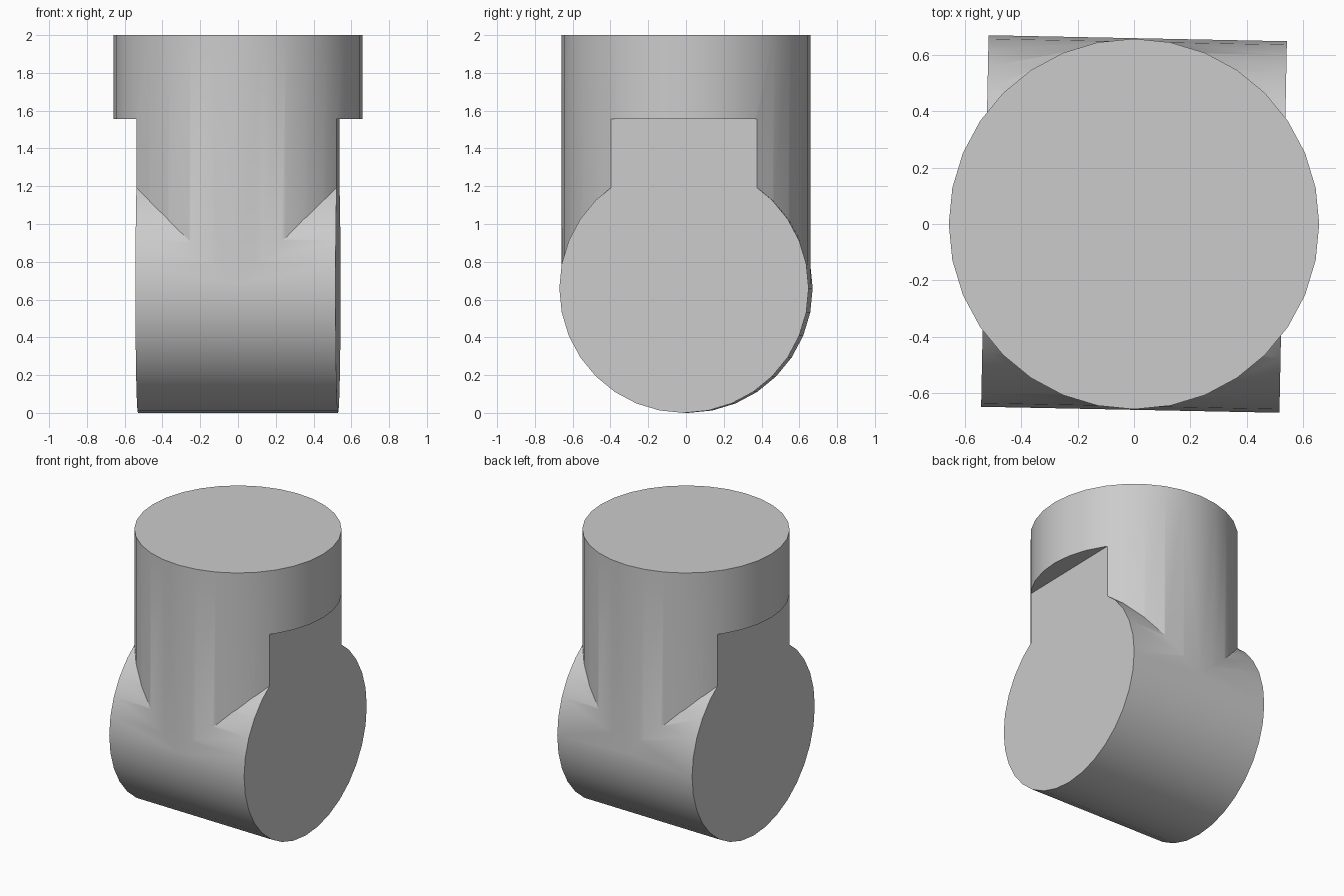
import bpy
from math import radians, pi

cube = bpy.data.objects.get("Cube")
if cube:
    bpy.data.objects.remove(cube)

RADIUS = 0.66        # both tubes
HALF_LENGTH = 0.53   # of the crosswise tube
COLLAR_Z = 1.555     # underside of the collar
TWIST = radians(-1.15)

grey = bpy.data.materials.new("plain grey")
grey.use_nodes = True
colour = (0.6, 0.6, 0.6, 1)
grey.diffuse_color = colour
grey.node_tree.nodes["Principled BSDF"].inputs["Base Color"].default_value = colour


def cylinder(name, radius, depth, location, rotation=(0, 0, 0)):
    bpy.ops.mesh.primitive_cylinder_add(vertices=32, radius=radius, depth=depth,
                                        location=location, rotation=rotation)
    ob = bpy.context.object
    ob.name = name
    ob.data.materials.append(grey)
    return ob


def combine(target, tool, operation):
    """Apply a boolean and remove the tool object."""
    mod = target.modifiers.new(operation.lower(), 'BOOLEAN')
    mod.operation = operation
    mod.solver = 'EXACT'
    mod.object = tool
    bpy.context.view_layer.objects.active = target
    bpy.ops.object.modifier_apply(modifier=mod.name)
    bpy.data.objects.remove(tool)


# Upright tube, joined to an overlong crosswise tube
body = cylinder("tee_fitting", RADIUS - 0.002, 2 - RADIUS, (0, 0, (2 + RADIUS) / 2))
cross = cylinder("cross_tube", RADIUS, 2, (0, 0, RADIUS), (0, pi / 2, TWIST))
combine(body, cross, 'UNION')

# Trim both ends flat below the collar
for side in (-1, 1):
    bpy.ops.mesh.primitive_cube_add(size=1)
    cutter = bpy.context.object
    cutter.name = "end_cutter"
    cutter.hide_render = True
    for v in cutter.data.vertices:
        v.co.x = side * (HALF_LENGTH + v.co.x + 0.5) if side > 0 else -HALF_LENGTH + v.co.x - 0.5
        v.co.y *= 3
        v.co.z = COLLAR_Z - 2 * (0.5 - v.co.z)
    cutter.rotation_euler.z = TWIST
    combine(body, cutter, 'DIFFERENCE')

# Smooth walls, crisp rims
bpy.ops.object.select_all(action='DESELECT')
body.select_set(True)
bpy.context.view_layer.objects.active = body
bpy.ops.object.shade_smooth_by_angle(angle=radians(30))
